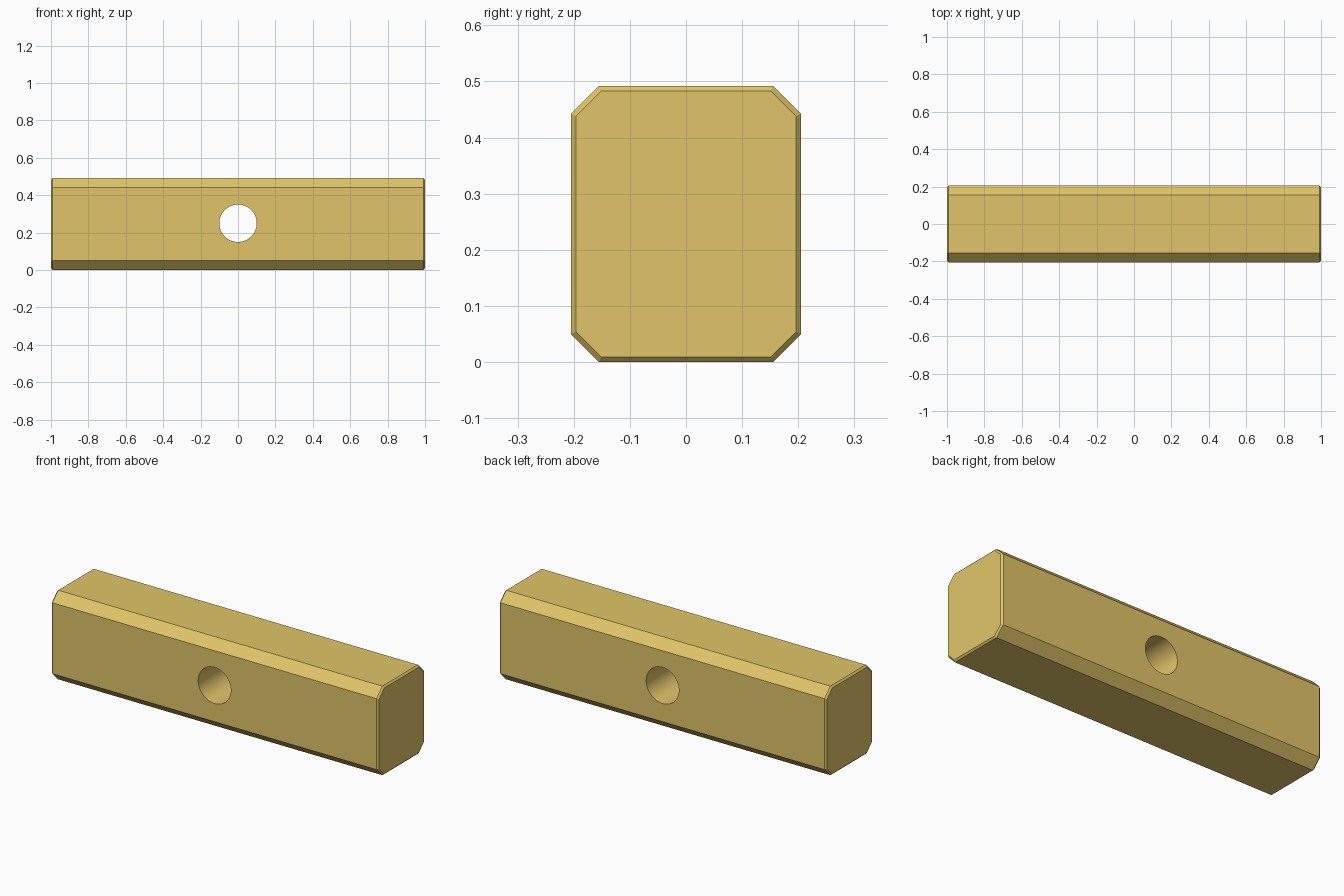
import bpy, bmesh, math

if "Cube" in bpy.data.objects:
    bpy.data.objects.remove(bpy.data.objects["Cube"])

HALF_Y, HEIGHT, CHAMFER, EDGE = 0.205, 0.492, 0.05, 0.009


def octagon(inset):
    """Chamfered rectangle in the YZ plane, shrunk evenly by inset."""
    y, z0, z1 = HALF_Y - inset, inset, HEIGHT - inset
    c = CHAMFER - inset * (2 - math.sqrt(2))
    return [(-y + c, z0), (y - c, z0), (y, z0 + c), (y, z1 - c),
            (y - c, z1), (-y + c, z1), (-y, z1 - c), (-y, z0 + c)]


# Bar: loft of chamfered sections, with a small bevel at each end
bm = bmesh.new()
rings = [[bm.verts.new((x, y, z)) for y, z in octagon(i)]
         for x, i in ((-1, EDGE), (-1 + EDGE, 0), (1 - EDGE, 0), (1, EDGE))]
for a, b in zip(rings, rings[1:]):
    for k in range(8):
        n = (k + 1) % 8
        bm.faces.new((a[k], a[n], b[n], b[k]))
bm.faces.new(rings[0])
bm.faces.new(rings[-1])
bmesh.ops.recalc_face_normals(bm, faces=bm.faces)
mesh = bpy.data.meshes.new("hammer_head")
bm.to_mesh(mesh)
bm.free()
bar = bpy.data.objects.new("hammer_head", mesh)
bpy.context.collection.objects.link(bar)

mat = bpy.data.materials.new("gold")
mat.diffuse_color = (0.75, 0.56, 0.14, 1)
mat.use_nodes = True
mat.node_tree.nodes["Principled BSDF"].inputs["Base Color"].default_value = mat.diffuse_color
mesh.materials.append(mat)

# Round handle hole through the middle, front to back
bpy.ops.mesh.primitive_cylinder_add(vertices=64, radius=0.1, depth=1,
                                    location=(0, 0, 0.25),
                                    rotation=(math.pi / 2, 0, 0))
cutter = bpy.context.object
cutter.name = "hole_cutter"
cutter.hide_render = True
cutter.data.materials.append(mat)
cut = bar.modifiers.new("handle_hole", 'BOOLEAN')
cut.operation = 'DIFFERENCE'
cut.solver = 'EXACT'
cut.object = cutter

bpy.ops.object.select_all(action='DESELECT')
bar.select_set(True)
bpy.context.view_layer.objects.active = bar
bpy.ops.object.modifier_apply(modifier=cut.name)
bpy.data.objects.remove(cutter)
bpy.ops.object.shade_smooth_by_angle(angle=math.radians(20))
